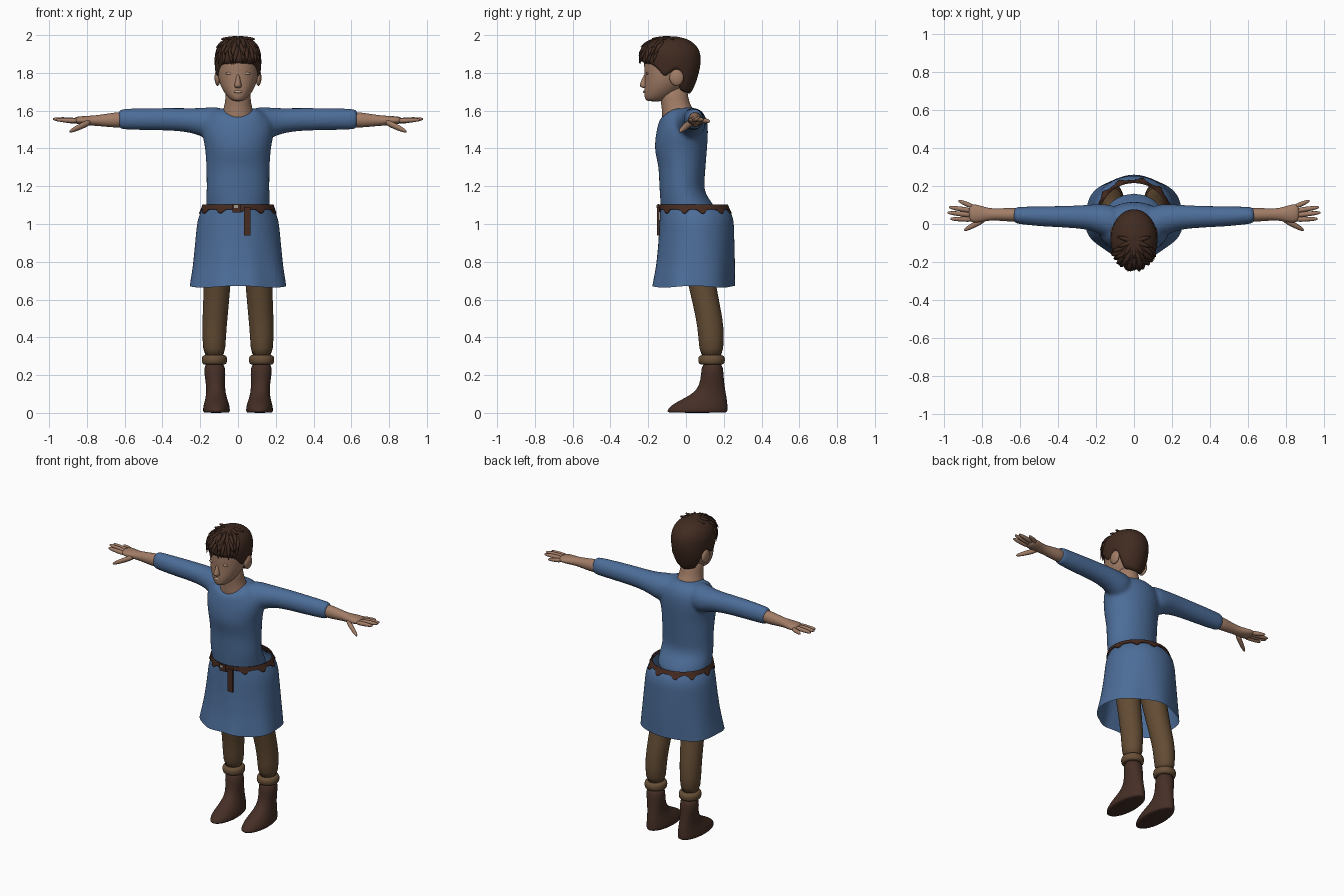
import bpy, bmesh, math, random
from mathutils import Vector

if "Cube" in bpy.data.objects:
    bpy.data.objects.remove(bpy.data.objects["Cube"])

random.seed(4)


def material(name, col):
    m = bpy.data.materials.new(name)
    m.diffuse_color = (*col, 1)
    m.use_nodes = True
    m.node_tree.nodes["Principled BSDF"].inputs["Base Color"].default_value = m.diffuse_color
    return m


BLUE = material("blue_cloth", (0.072, 0.152, 0.315))
SKIN = material("skin", (0.36, 0.205, 0.135))
PALE = material("pale_skin", (0.58, 0.38, 0.27))
HAIR = material("dark_brown_hair", (0.052, 0.024, 0.015))
TROUSER = material("brown_cloth", (0.125, 0.072, 0.034))
CUFF = material("cuff_cloth", (0.135, 0.078, 0.038))
BOOT = material("boot_leather", (0.060, 0.028, 0.019))
BELT = material("belt_leather", (0.062, 0.024, 0.015))
METAL = material("grey_metal", (0.35, 0.32, 0.28))


def build(name, grid, mat, caps=True, mirror=False, smooth=1, thick=0):
    """Skin a list of closed vertex rings into one smooth object."""
    bm = bmesh.new()
    rows = [[bm.verts.new(p) for p in ring] for ring in grid]
    for a, b in zip(rows, rows[1:]):
        for i in range(len(a)):
            j = (i + 1) % len(a)
            bm.faces.new((a[i], a[j], b[j], b[i]))
    if caps:
        bm.faces.new(rows[0][::-1])
        bm.faces.new(rows[-1])
        bmesh.ops.recalc_face_normals(bm, faces=bm.faces)
    me = bpy.data.meshes.new(name)
    bm.to_mesh(me)
    bm.free()
    me.materials.append(mat)
    ob = bpy.data.objects.new(name, me)
    bpy.context.collection.objects.link(ob)
    for p in me.polygons:
        p.use_smooth = True
    if mirror:
        ob.modifiers.new("mirror", 'MIRROR')
    if smooth:
        ob.modifiers.new("round", 'SUBSURF').levels = smooth
        ob.modifiers["round"].render_levels = smooth
    if thick:
        ob.modifiers.new("thickness", 'SOLIDIFY').thickness = thick
    return ob


def lerp(table, t):
    """Interpolate rows of a table by its first column."""
    table = sorted(table)
    if t <= table[0][0]:
        return table[0][1:]
    for a, b in zip(table, table[1:]):
        if t <= b[0]:
            f = (t - a[0]) / (b[0] - a[0])
            return [p + (q - p) * f for p, q in zip(a[1:], b[1:])]
    return table[-1][1:]


def on_ring(profile, a, z, grow=1.0):
    """Point at angle a (0 = front) and height z; rows are z, centre x, front y, back y, half width."""
    xc, yf, yb, hw = lerp(profile, z)
    yc, ry = (yf + yb) / 2, (yb - yf) / 2
    return Vector((xc + hw * grow * math.sin(a), yc - ry * grow * math.cos(a), z))


def loft(name, profile, mat, n=24, **kw):
    grid = [[on_ring(profile, 2 * math.pi * i / n, r[0]) for i in range(n)] for r in sorted(profile)]
    return build(name, grid, mat, **kw)


def shell(name, profile, mat, lo, hi, n=48, rows=10, ease=1, **kw):
    """Like loft, but the lower and upper edges vary with the angle."""
    grid = []
    for k in range(rows + 1):
        t = 1 - (1 - k / rows) ** ease
        angles = [2 * math.pi * i / n for i in range(n)]
        grid.append([on_ring(profile, a, lo(a) + (hi(a) - lo(a)) * t) for a in angles])
    return build(name, grid, mat, **kw)


def limb(name, rings, mat, n=12, **kw):
    """Tube along x from rows of x, y, z, radius y, radius z."""
    grid = [[(x, y + ry * math.cos(2 * math.pi * i / n), z + rz * math.sin(2 * math.pi * i / n))
             for i in range(n)] for x, y, z, ry, rz in rings]
    return build(name, grid, mat, mirror=True, **kw)


def blob(name, loc, size, mat, mirror=False):
    x, y, z = loc
    prof = [(z + size[2] * math.sin(t), x, y - size[1] * math.cos(t), y + size[1] * math.cos(t),
             size[0] * math.cos(t)) for t in (-1.45, -0.9, -0.3, 0.3, 0.9, 1.45)]
    return loft(name, prof, mat, n=12, mirror=mirror)


def box(name, lo, hi, mat):
    pts = [(lo[0], lo[1]), (hi[0], lo[1]), (hi[0], hi[1]), (lo[0], hi[1])]
    ob = build(name, [[(x, y, z) for x, y in pts] for z in (lo[2], hi[2])], mat, smooth=0)
    for p in ob.data.polygons:
        p.use_smooth = False
    return ob


def fold(a):
    """Degrees away from the front, the same on both sides."""
    d = math.degrees(a) % 360
    return min(d, 360 - d)


# Tunic body with a dipped neckline
body = [(1.03, 0, -.130, .175, .170), (1.10, 0, -.135, .150, .170), (1.17, 0, -.140, .094, .167),
        (1.30, 0, -.146, .104, .168), (1.40, 0, -.168, .112, .174), (1.48, 0, -.160, .118, .192),
        (1.54, 0, -.145, .115, .186), (1.59, 0, -.131, .097, .150), (1.63, 0, -.117, .055, .085)]
tunic = shell("tunic_body", body, BLUE, lambda a: 1.03,
              lambda a: lerp([(0, 1.572), (25, 1.588), (60, 1.622), (180, 1.626)], fold(a))[0], n=32, rows=14)

# Sleeves, fused into the body so the shoulders blend
sleeve = limb("sleeve", [(.07, .000, 1.540, .085, .080), (.13, .015, 1.530, .090, .092),
                         (.18, .026, 1.536, .080, .080), (.24, .036, 1.548, .066, .066),
                         (.34, .038, 1.555, .058, .061), (.50, .040, 1.555, .054, .059), (.60, .045, 1.555, .046, .056),
                         (.626, .046, 1.555, .044, .054), (.632, .046, 1.555, .036, .046)], BLUE, n=20)
bpy.ops.object.select_all(action='DESELECT')
for ob in (tunic, sleeve):
    ob.select_set(True)
bpy.context.view_layer.objects.active = tunic
bpy.ops.object.convert(target='MESH')
bpy.ops.object.join()
fuse = tunic.modifiers.new("fuse", 'REMESH')
fuse.mode, fuse.voxel_size, fuse.use_smooth_shade = 'VOXEL', .010, True
relax = tunic.modifiers.new("relax", 'SMOOTH')
relax.factor, relax.iterations = .5, 8

# Skirt with gentle hem folds, and the belt with a ragged lower edge
skirt = [(.67, 0, -.182, .255, .260), (.78, 0, -.160, .257, .242), (.90, 0, -.147, .256, .228),
         (1.03, 0, -.139, .253, .214), (1.065, 0, -.137, .240, .198), (1.095, 0, -.135, .215, .182)]
skirt_ob = shell("skirt", skirt, BLUE, lambda a: .668 + .005 * math.cos(4 * a), lambda a: 1.095, caps=False)
for v in skirt_ob.data.vertices:
    f = max(0, .95 - v.co.z) / .28
    w = 1 + .022 * f * math.cos(7 * math.atan2(v.co.x, v.co.y))
    v.co.x *= w
    v.co.y = .04 + (v.co.y - .04) * w
belt = [(1.04, 0, -.147, .258, .218), (1.07, 0, -.145, .236, .200), (1.102, 0, -.143, .222, .189)]
shell("belt", belt, BELT, lambda a: 1.056 if math.sin(11 * a + .6) > .6 else 1.078, lambda a: 1.102,
      n=72, rows=3, caps=False, thick=.008)
box("belt_strap", (.032, -.153, .94), (.066, -.139, 1.09), BELT)
box("belt_buckle_frame", (-.030, -.152, 1.062), (.014, -.142, 1.106), BELT)
box("belt_buckle", (-.022, -.155, 1.086), (.000, -.150, 1.100), METAL)

# Legs, rolled cuffs and boots
loft("trouser_leg", [(1.02, .088, -.060, .120, .078), (.85, .100, -.030, .140, .075), (.65, .112, .018, .162, .071),
                     (.50, .122, .053, .197, .067), (.40, .127, .066, .202, .063), (.28, .125, .072, .197, .058)],
     TROUSER, n=20, mirror=True)
loft("trouser_cuff", [(.255, .125, .085, .185, .050), (.257, .125, .068, .204, .065), (.280, .125, .062, .208, .069),
                      (.302, .125, .066, .205, .066), (.308, .125, .085, .185, .050)], CUFF, n=20, mirror=True)
loft("boot", [(.275, .125, .083, .195, .057), (.20, .122, .080, .199, .056), (.145, .119, .070, .204, .050),
              (.105, .117, .040, .211, .052), (.075, .115, -.015, .217, .058), (.048, .114, -.068, .220, .067),
              (.022, .114, -.098, .222, .072), (.006, .114, -.100, .220, .071), (0, .114, -.094, .214, .066)],
     BOOT, n=24, mirror=True)

# Forearms, palms and fingers
limb("forearm", [(.58, .047, 1.554, .040, .046), (.66, .049, 1.550, .037, .041), (.74, .050, 1.548, .031, .030),
                 (.78, .051, 1.547, .038, .027), (.83, .055, 1.548, .052, .024), (.872, .058, 1.549, .049, .017)], SKIN)
FINGERS = {"index_finger": ((.845, .024, 1.546), (.965, .027, 1.552)),
           "middle_finger": ((.85, .047, 1.549), (.980, .060, 1.556)),
           "ring_finger": ((.85, .070, 1.549), (.972, .088, 1.553)),
           "little_finger": ((.84, .089, 1.546), (.922, .122, 1.545)),
           "thumb": ((.775, .030, 1.543), (.892, -.032, 1.490))}
for name, (p, q) in FINGERS.items():
    p, q = Vector(p), Vector(q)
    w = 1.5 if name == "thumb" else 1.15
    limb(name, [(*p.lerp(q, t), r * w, r * w) for t, r in ((0, .013), (.4, .013), (.8, .0105), (.97, .006), (1, .003))],
         SKIN, n=8)

# Neck and head
loft("neck", [(1.50, 0, -.120, .070, .100), (1.57, 0, -.128, .060, .092), (1.61, 0, -.128, .035, .076),
              (1.66, 0, -.136, .010, .066), (1.74, 0, -.150, .010, .066)], SKIN)
head = [(1.648, 0, -.205, -.120, .024), (1.662, 0, -.219, -.090, .045), (1.69, 0, -.222, -.045, .070),
        (1.73, 0, -.221, -.010, .093), (1.78, 0, -.219, .025, .108), (1.84, 0, -.224, .050, .113),
        (1.90, 0, -.222, .050, .108), (1.95, 0, -.195, .025, .085), (1.98, 0, -.150, -.020, .045)]
loft("head", head, SKIN)
loft("nose", [(1.800, 0, -.222, -.190, .008), (1.755, 0, -.238, -.190, .014), (1.735, 0, -.249, -.190, .021),
              (1.724, 0, -.241, -.190, .019), (1.718, 0, -.224, -.190, .010)], SKIN, n=12)
blob("lips", (0, -.220, 1.700), (.026, .008, .007), PALE)
blob("eye", (.046, -.205, 1.797), (.024, .009, .007), PALE, mirror=True)
blob("ear", (.108, -.050, 1.775), (.018, .042, .045), SKIN, mirror=True)

# Hair cap: hairline runs from the fringe over the sideburns and ears to the nape
hair = [(1.66, 0, -.180, .008, .062), (1.70, 0, -.205, .032, .092), (1.76, 0, -.220, .058, .116),
        (1.84, 0, -.238, .078, .124), (1.90, 0, -.238, .078, .123), (1.94, 0, -.223, .060, .110),
        (1.97, 0, -.190, .025, .084), (1.985, 0, -.160, -.010, .055), (1.994, 0, -.120, -.060, .020)]
hairline = [(0, 1.855), (48, 1.845), (62, 1.815), (76, 1.762), (84, 1.780), (98, 1.815),
            (114, 1.800), (122, 1.735), (132, 1.675), (180, 1.662)]
shell("hair_cap", hair, HAIR, lambda a: lerp(hairline, fold(a))[0], lambda a: 1.994, rows=14, ease=2)

# Fringe: tapered locks combed forward from the crown in three layers
for layer, (count, top, tip, lift) in enumerate(((11, 1.955, 1.842, 1.07), (9, 1.975, 1.885, 1.11),
                                                 (7, 1.988, 1.930, 1.14))):
    for k in range(count):
        a = math.radians(-62 + 124 * (k + .5 * (layer % 2)) / (count - 1))
        a2 = a + random.uniform(-.22, .22)
        grid = []
        for t, r in ((0, .006), (.3, .020), (.65, .017), (1, .001)):
            z = top + (tip + random.uniform(-.004, .012) - top) * t
            ang = a + (a2 - a) * t
            c = on_ring(hair, ang, z, 1 + (lift - 1) * t)
            out = Vector((math.sin(ang), -math.cos(ang), .3)).normalized()
            side = Vector((math.cos(ang), math.sin(ang), 0))
            grid.append([c + side * r, c + out * r * .6, c - side * r, c - out * r * .6])
        build(f"fringe_lock_{layer}_{k}", grid, HAIR)

# Tufts lying over the crown
for k in range(7):
    a = math.radians(-105 + 35 * k)
    d = Vector((math.sin(a), -math.cos(a), 0))
    side = Vector((-d.y, d.x, 0))
    grid = []
    for t, r in ((0, .008), (.4, .022), (.75, .014), (1, .001)):
        c = Vector((0, -.090, 1.990)) + d * .095 * t - Vector((0, 0, .012 * t * t))
        grid.append([c + side * r, c + Vector((0, 0, .009)), c - side * r, c - Vector((0, 0, .012))])
    build(f"crown_tuft_{k}", grid, HAIR)
